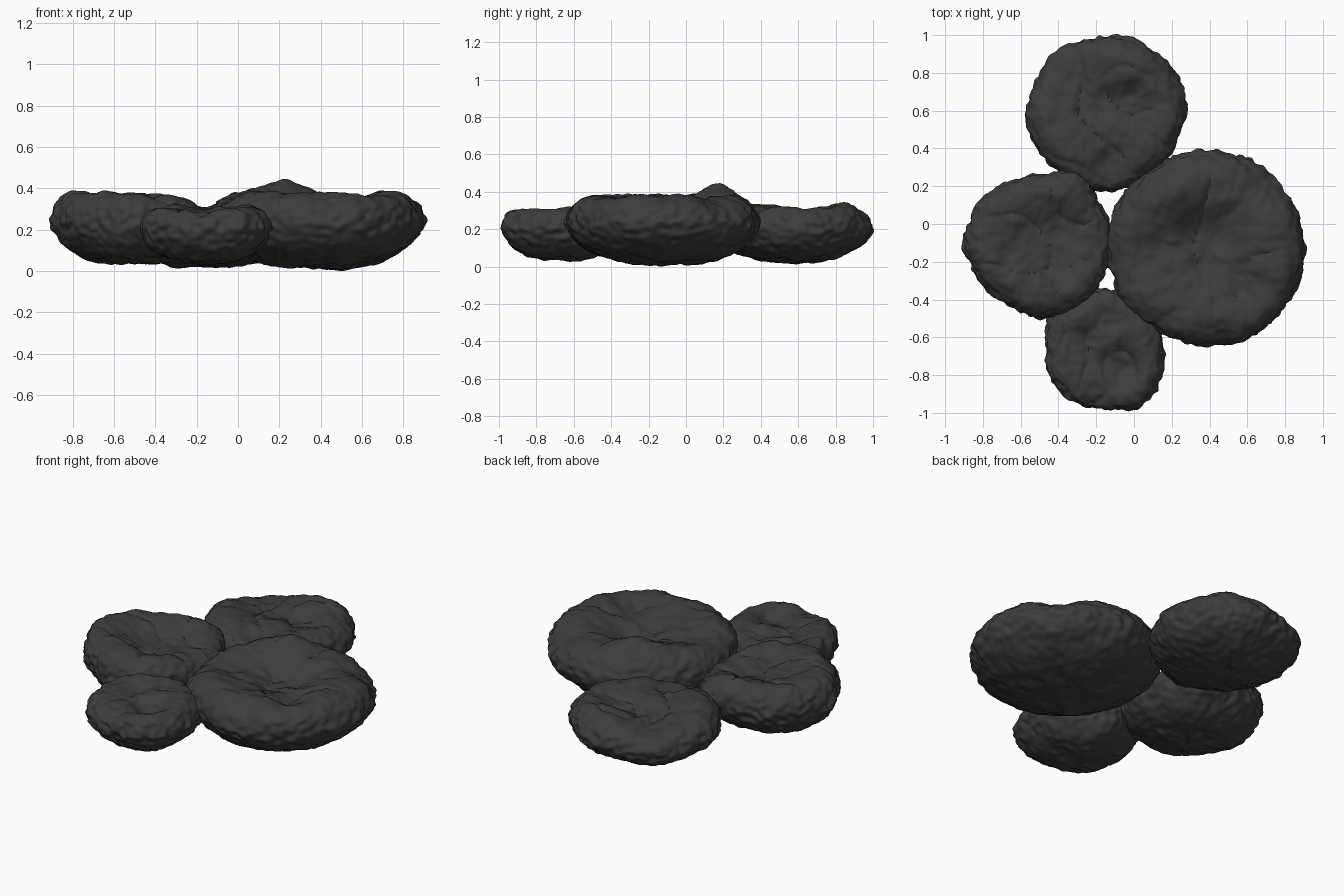
import bpy
import bmesh
import math
from mathutils import Vector, noise

cube = bpy.data.objects.get("Cube")
if cube:
    bpy.data.objects.remove(cube, do_unlink=True)

SEGMENTS, RINGS = 200, 36

charcoal = bpy.data.materials.new("charcoal")
charcoal.use_nodes = True
colour = (0.046, 0.046, 0.046, 1)
charcoal.diffuse_color = colour
shader = charcoal.node_tree.nodes["Principled BSDF"]
shader.inputs["Base Color"].default_value = colour
shader.inputs["Roughness"].default_value = 0.9


def outline_radius(radii, angle):
    """Smoothly blend evenly spaced radii around the disc."""
    position = angle / math.tau * len(radii)
    index = int(position)
    blend = position - index
    blend = blend * blend * (3 - 2 * blend)
    start, end = radii[index % len(radii)], radii[(index + 1) % len(radii)]
    return start + (end - start) * blend


def lumps(point):
    return 0.024 * noise.noise(point * 5) + 0.014 * noise.noise(point * 12)


def grit(point):
    return 0.014 * noise.noise(point * 27)


def crease(point):
    """Narrow folds where the noise crosses zero."""
    return -0.018 * math.exp(-abs(noise.noise(point * 3.5)) * 18)


def lumpy_disc(name, centre, radii, heights, bumps):
    """Dished cushion: bowl underside, rounded rim, hollow top."""
    bottom, rim, top, dish = heights
    bm = bmesh.new()

    def add_point(s, angle, upper):
        reach = s * outline_radius(radii, angle)
        x = centre[0] + reach * math.cos(angle)
        y = centre[1] + reach * math.sin(angle)
        if upper:
            z = rim + (top - rim) * math.sqrt(max(0, 1 - s ** 6))
            z -= dish * max(0, 1 - (s / 0.8) ** 2) ** 2
        else:
            z = rim - (rim - bottom) * max(0, 1 - s ** 2.6) ** 0.6
        # Bumps shape the top and tilt the rim, fading out underneath
        weight = 1 - 0.5 * s ** 8 if upper else 0.5 * s ** 8
        for bx, by, height, width in bumps:
            gap = (x - bx) ** 2 + (y - by) ** 2
            z += weight * height * math.exp(-gap / width ** 2)
        point = Vector((x, y, z))
        soft, fine = lumps(point), grit(point)
        outward = Vector((math.cos(angle), math.sin(angle), 0))
        point += outward * (0.7 * soft + 1.4 * fine) * s ** 4
        flat = 1 - s ** 4
        if upper:
            point.z += (soft + 0.5 * fine + crease(point)) * flat
        else:
            point.z -= (0.8 * soft + 0.6 * fine) * flat
        return bm.verts.new(point)

    # Rings run from the underside centre, round the rim, to the top centre
    rings = []
    for step in range(1, 2 * RINGS):
        s = math.sin(math.pi / 2 * step / RINGS)
        rings.append([add_point(s, math.tau * k / SEGMENTS, step > RINGS)
                      for k in range(SEGMENTS)])
    low, high = add_point(0, 0, False), add_point(0, 0, True)
    for k in range(SEGMENTS):
        n = (k + 1) % SEGMENTS
        for a, b in zip(rings, rings[1:]):
            bm.faces.new((a[k], a[n], b[n], b[k]))
        bm.faces.new((low, rings[0][n], rings[0][k]))
        bm.faces.new((high, rings[-1][k], rings[-1][n]))
    bmesh.ops.recalc_face_normals(bm, faces=bm.faces)

    mesh = bpy.data.meshes.new(name)
    bm.to_mesh(mesh)
    bm.free()
    mesh.materials.append(charcoal)
    obj = bpy.data.objects.new(name, mesh)
    bpy.context.collection.objects.link(obj)
    return obj


# Heights: bottom, rim, top, dish. Bumps: x, y, height, width
discs = [
    lumpy_disc("large_left_disc", (0.38, -0.13),
               (0.52, 0.51, 0.52, 0.52, 0.51, 0.53,
                0.52, 0.52, 0.5, 0.51, 0.53, 0.52),
               (0.01, 0.24, 0.4, 0.1),
               [(0.24, 0.18, 0.05, 0.11), (0.1, 0.12, 0.02, 0.14),
                (0.58, -0.34, -0.05, 0.12), (0.72, 0.22, -0.07, 0.16),
                (0.45, -0.6, -0.03, 0.1), (0, -0.2, -0.04, 0.15)]),
    lumpy_disc("right_disc", (-0.51, -0.11),
               (0.38, 0.4, 0.43, 0.37, 0.37, 0.385,
                0.39, 0.37, 0.36, 0.39, 0.4, 0.39),
               (0.03, 0.24, 0.385, 0.07),
               [(-0.4, -0.25, -0.04, 0.08), (-0.4, -0.12, 0.02, 0.07),
                (-0.74, -0.12, 0.025, 0.15), (-0.22, -0.05, -0.06, 0.2)]),
    lumpy_disc("back_disc", (-0.15, 0.58),
               (0.43, 0.43, 0.43, 0.41, 0.42, 0.41,
                0.42, 0.405, 0.39, 0.41, 0.4, 0.4),
               (0.02, 0.2, 0.33, 0.06),
               [(-0.14, 0.5, 0.045, 0.1), (-0.13, 0.3, -0.05, 0.11),
                (-0.02, 0.7, -0.03, 0.09), (0.04, 0.84, 0.025, 0.12),
                (-0.4, 0.84, -0.05, 0.18)]),
    lumpy_disc("front_disc", (-0.16, -0.66),
               (0.31, 0.31, 0.29, 0.32, 0.3, 0.33,
                0.31, 0.325, 0.32, 0.32, 0.355, 0.34),
               (0.03, 0.21, 0.32, 0.05),
               [(-0.3, -0.5, 0.02, 0.07), (-0.05, -0.78, -0.04, 0.08),
                (-0.15, -0.62, 0.03, 0.08), (-0.2, -0.9, -0.03, 0.1)]),
]

# Smooth the lumps while keeping the deepest folds crisp
bpy.ops.object.select_all(action="DESELECT")
for disc in discs:
    disc.select_set(True)
bpy.context.view_layer.objects.active = discs[0]
bpy.ops.object.shade_smooth_by_angle(angle=math.radians(50))
